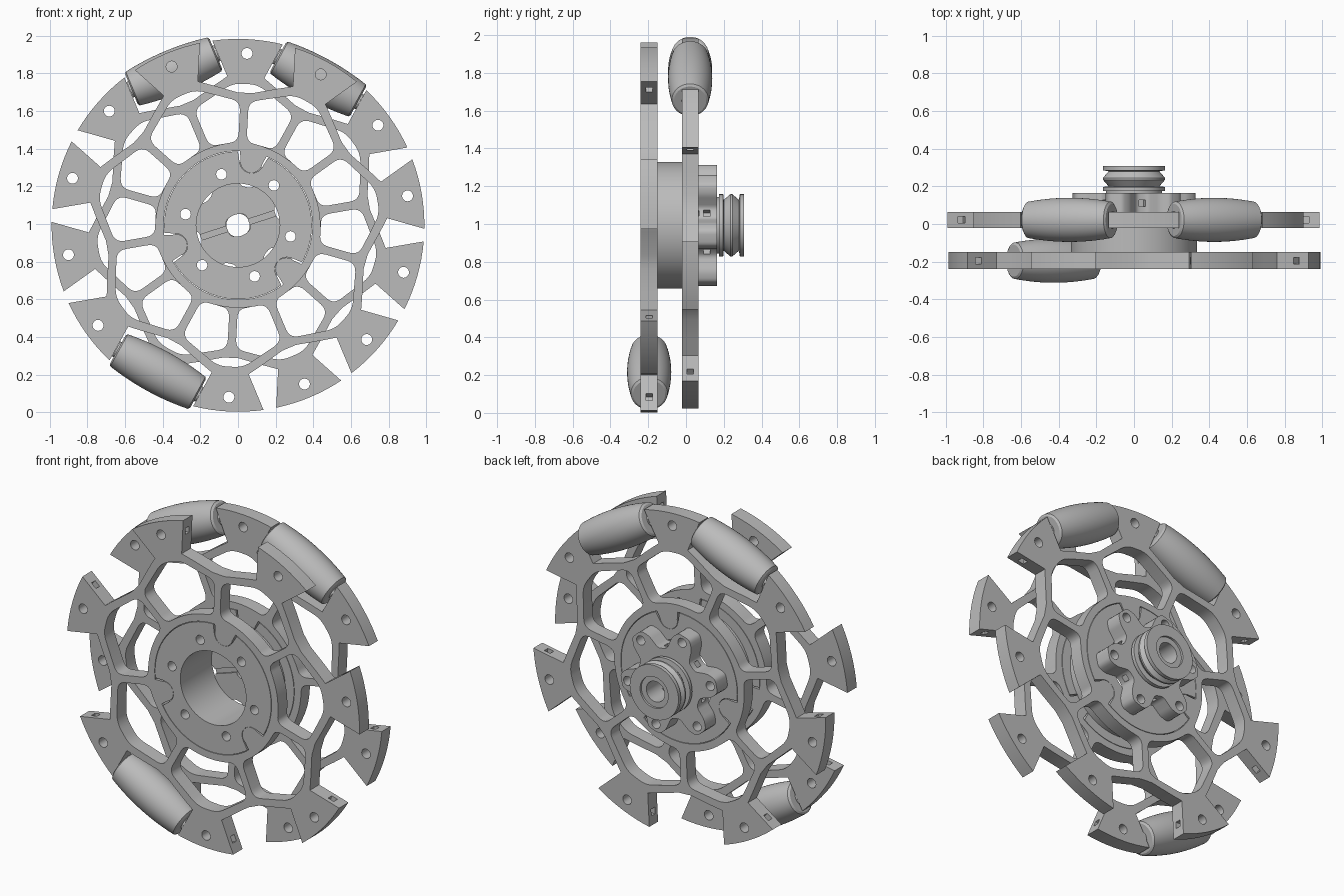
import bpy, bmesh
from math import pi, radians, sin, cos, sqrt
from mathutils import Vector, Matrix

if "Cube" in bpy.data.objects:
    bpy.data.objects.remove(bpy.data.objects["Cube"], do_unlink=True)

CZ = 0.993                      # height of the wheel axis
STEP = 2 * pi / 7               # seven lugs per plate
FRONT_PHASE, BACK_PHASE = radians(112.7), radians(87)
BOLTS = [radians(48 + 60 * k) for k in range(6)]
PINS = [radians(78 + 120 * k) for k in range(3)]

mat = bpy.data.materials.new("machined grey")
mat.use_nodes = True
GREY = (0.5, 0.5, 0.5, 1)
mat.diffuse_color = GREY
mat.node_tree.nodes["Principled BSDF"].inputs["Base Color"].default_value = GREY


def polar(r, a):
    return Vector((r * cos(a), r * sin(a)))


def circle(r, center=(0, 0), n=32):
    return [Vector(center) + polar(r, 2 * pi * i / n) for i in range(n)]


def rotated(points, a):
    return [Matrix.Rotation(a, 2) @ Vector(p) for p in points]


def rounded(points, radius, n=5):
    """Round every corner of a polygon."""
    out = []
    for i, p in enumerate(points):
        a, b = points[i - 1] - p, points[(i + 1) % len(points)] - p
        a = p + a.normalized() * min(radius, a.length * 0.45)
        b = p + b.normalized() * min(radius, b.length * 0.45)
        for k in range(n + 1):
            t = k / n
            out.append(a * (1 - t) ** 2 + p * 2 * t * (1 - t) + b * t * t)
    return out


def finish(name, bm):
    bmesh.ops.recalc_face_normals(bm, faces=bm.faces)
    mesh = bpy.data.meshes.new(name)
    bm.to_mesh(mesh)
    bm.free()
    mesh.materials.append(mat)
    ob = bpy.data.objects.new(name, mesh)
    bpy.context.collection.objects.link(ob)
    return ob


def smooth(ob):
    bpy.ops.object.select_all(action='DESELECT')
    ob.select_set(True)
    bpy.context.view_layer.objects.active = ob
    bpy.ops.object.shade_smooth_by_angle(angle=radians(30))


def slab(name, loops, y0, y1):
    """Extrude an outline with holes from y0 to y1."""
    bm = bmesh.new()
    for loop in loops:
        vs = [bm.verts.new((p.x, y0, p.y + CZ)) for p in loop]
        for i, v in enumerate(vs):
            bm.edges.new((vs[i - 1], v))
    bmesh.ops.triangle_fill(bm, edges=bm.edges[:], use_beauty=True, normal=(0, -1, 0))
    ext = bmesh.ops.extrude_face_region(bm, geom=bm.faces[:])
    bmesh.ops.translate(bm, vec=(0, y1 - y0, 0),
                        verts=[g for g in ext["geom"] if isinstance(g, bmesh.types.BMVert)])
    return finish(name, bm)


def lathe(name, profile, matrix, steps=48):
    """Spin a closed (radius, height) profile around local z."""
    bm = bmesh.new()
    vs = [bm.verts.new((r, 0, h)) for r, h in profile]
    edges = [bm.edges.new((vs[i - 1], v)) for i, v in enumerate(vs)]
    bmesh.ops.spin(bm, geom=vs + edges, cent=(0, 0, 0), axis=(0, 0, 1),
                   angle=2 * pi, steps=steps, use_merge=True)
    bmesh.ops.remove_doubles(bm, verts=bm.verts, dist=1e-5)
    bmesh.ops.transform(bm, matrix=matrix, verts=bm.verts)
    smooth(finish(name, bm))


def cut(ob, cutter):
    mod = ob.modifiers.new("cut", 'BOOLEAN')
    mod.operation, mod.solver, mod.object = 'DIFFERENCE', 'EXACT', cutter
    bpy.context.view_layer.objects.active = ob
    bpy.ops.object.modifier_apply(modifier=mod.name)
    bpy.data.objects.remove(cutter, do_unlink=True)


def boxes(items):
    """One cutter mesh of boxes given as (matrix, size)."""
    bm = bmesh.new()
    for m, size in items:
        bmesh.ops.create_cube(bm, size=1, matrix=m @ Matrix.Diagonal((*size, 1)))
    ob = finish("cutter", bm)
    ob.hide_render = True
    return ob


def frame(a, r, y):
    """Local x points outward at angle a, local y along the wheel axis."""
    return Matrix.Translation((0, y, CZ)) @ Matrix.Rotation(-a, 4, 'Y') @ Matrix.Translation((r, 0, 0))


def scalloped(radius, bite, n=240):
    """Circle with a round bite at each pin."""
    out = []
    for i in range(n):
        a, r = 2 * pi * i / n, radius
        for p in PINS:
            along, off = 0.35 * cos(a - p), 0.35 * sin(a - p)
            if along > 0 and abs(off) < bite:
                r = min(r, along - sqrt(bite ** 2 - off ** 2))
        out.append(polar(r, a))
    return out


bore = circle(0.222, n=64)
bolt_holes = [circle(0.028, polar(0.285, a), 20) for a in BOLTS]
pin_holes = [circle(0.03, polar(0.345, a), 20) for a in PINS]


def plate(side, phase, y0, y1):
    gap, half = 0.253, STEP / 2
    lug = radians(10.9)
    outline, holes = [], []
    for k in range(7):
        a = phase + k * STEP
        # Curved lug tip, then the notch that holds a roller
        outline += [polar(0.99, a - lug + 2 * lug * i / 8) for i in range(9)]
        notch = [Vector((0.752, -gap)), Vector((0.735, -0.17)), Vector((0.705, -0.04)),
                 Vector((0.705, 0.04)), Vector((0.735, 0.17)), Vector((0.752, gap))]
        outline += rotated(notch, a + half)
        # Window between two spokes
        edge = [Vector((0.658, 0.022)), Vector((0.445, 0.022))]
        left = rotated([(p.x, -p.y) for p in edge], half)
        right = rotated(edge, -half)
        win = [polar(0.755, -0.09), polar(0.755, 0.09), left[0], left[1], polar(0.44, 0.2),
               polar(0.44, 0), polar(0.44, -0.2), right[1], right[0]]
        holes.append(rotated(rounded(win, 0.05), a))
        holes.append(circle(0.029, polar(0.914, a), 20))
    ob = slab(side + "_plate", [outline, scalloped(0.395, 0.062)] + holes, y0, y1)
    # Axle sockets in the lug ends
    mid = (y0 + y1) / 2
    cut(ob, boxes([(frame(phase + (k + 0.5) * STEP, 0.88, mid), (0.04, 0.035, 0.6))
                   for k in range(7)]))
    smooth(ob)
    # Hub disc seated in the plate, and the pins in its bites
    smooth(slab(side + "_hub_disc", [scalloped(0.392, 0.065), bore] + bolt_holes, y0, y1))
    for hole in pin_holes:
        p = sum(hole, Vector((0, 0))) / len(hole)
        ring = circle(0.059, p, 32)
        smooth(slab(side + "_pin_boss", [ring, hole], y0, y1))
        smooth(slab(side + "_dowel_pin", [circle(0.0295, p, 20)], y0 + 0.02, y1 - 0.02))


plate("front", FRONT_PHASE, -0.24, -0.15)
plate("back", BACK_PHASE, -0.02, 0.065)

# Hub spacer between the plates
smooth(slab("hub_spacer", [circle(0.335, n=96), bore] + bolt_holes, -0.15, -0.02))

# Six-lobed clamping hub
star = []
for a in BOLTS:
    lobe = [Vector((0.195, -0.078)), Vector((0.28, -0.07)), Vector((0.328, -0.04)),
            Vector((0.328, 0.04)), Vector((0.28, 0.07)), Vector((0.195, 0.078))]
    star += rotated(lobe, a)
shaft_hole = rounded(rotated([(0.06, -0.045), (0.06, 0.045), (0, 0.062),
                              (-0.06, 0.045), (-0.06, -0.045), (0, -0.062)], radians(20)), 0.03)
hub = slab("clamping_hub", [rounded(star, 0.02, 3), shaft_hole] + bolt_holes, 0.06, 0.165)
screws = [(frame(radians(18 + 60 * k), 0.19, 0.11), (0.06, 0.035, 0.035)) for k in range(6)]
screws.append((frame(radians(18), 0, 0.06), (0.46, 0.02, 0.03)))
cut(hub, boxes(screws))
smooth(hub)

# Grooved pulley on the back
AXIS = Matrix.Translation((0, 0, CZ)) @ Matrix.Rotation(-pi / 2, 4, 'X')
lathe("pulley", [(0.062, 0.16), (0.15, 0.16), (0.15, 0.175), (0.165, 0.175), (0.165, 0.197),
                 (0.135, 0.2), (0.165, 0.235), (0.165, 0.245), (0.135, 0.28), (0.165, 0.285),
                 (0.165, 0.308), (0.095, 0.308), (0.095, 0.295), (0.062, 0.295)], AXIS)


# Barrel rollers with their axles
def roller(name, a, y):
    m = frame(a, 0.886, y)
    n, half = 12, 0.243
    prof = [(0.035, -half), (0.085, -half)]
    for i in range(n + 1):
        t = -1 + 2 * i / n
        prof.append((0.117 - 0.02 * t * t, t * (half - 0.008)))
    prof += [(0.085, half), (0.035, half)]
    lathe(name, prof, m)
    lathe(name + "_axle", [(0.002, -0.252), (0.045, -0.252), (0.045, 0.252), (0.002, 0.252)], m, 24)


roller("back_roller_right", FRONT_PHASE, 0.022)
roller("back_roller_left", FRONT_PHASE - STEP, 0.022)
roller("front_roller", BACK_PHASE - 4 * STEP, -0.195)
